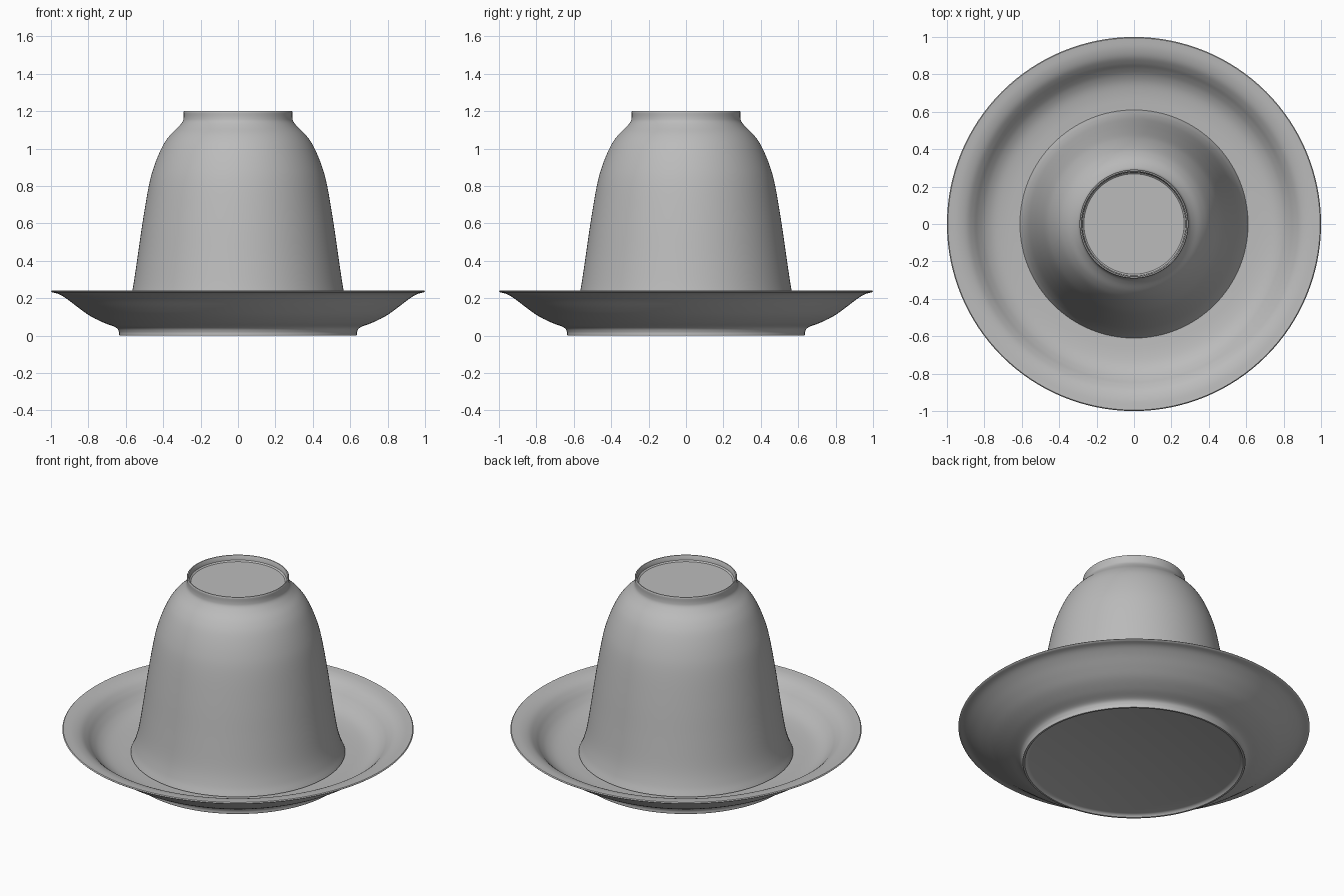
import bpy, bmesh, math
from mathutils import Vector

if "Cube" in bpy.data.objects:
    bpy.data.objects.remove(bpy.data.objects["Cube"])

SIDES = 128

grey = bpy.data.materials.new("plain_grey")
grey.diffuse_color = (0.5, 0.5, 0.5, 1.0)
grey.use_nodes = True
grey.node_tree.nodes["Principled BSDF"].inputs["Base Color"].default_value = grey.diffuse_color


def curve(points, steps=5):
    """Smooth curve through (radius, height) points."""
    p = [Vector(q) for q in points]
    p = [2 * p[0] - p[1]] + p + [2 * p[-1] - p[-2]]
    out = []
    for i in range(1, len(p) - 2):
        a, b, c, d = p[i - 1:i + 3]
        for s in range(steps):
            t = s / steps
            out.append(0.5 * (2 * b + (c - a) * t + (2 * a - 5 * b + 4 * c - d) * t * t
                              + (3 * b - a - 3 * c + d) * t ** 3))
    return [tuple(v) for v in out] + [points[-1]]


def lathe(name, profile):
    """Revolve a (radius, height) profile around z; both ends lie on the axis."""
    bm = bmesh.new()
    rings = []
    for r, z in profile:
        if r < 1e-5:
            rings.append([bm.verts.new((0, 0, z))])
        else:
            rings.append([bm.verts.new((r * math.cos(2 * math.pi * i / SIDES),
                                        r * math.sin(2 * math.pi * i / SIDES), z))
                          for i in range(SIDES)])
    for a, b in zip(rings, rings[1:]):
        for i in range(SIDES):
            j = (i + 1) % SIDES
            if len(a) == 1:
                bm.faces.new((a[0], b[j], b[i]))
            elif len(b) == 1:
                bm.faces.new((a[i], a[j], b[0]))
            else:
                bm.faces.new((a[i], a[j], b[j], b[i]))
    bmesh.ops.recalc_face_normals(bm, faces=bm.faces[:])
    mesh = bpy.data.meshes.new(name)
    bm.to_mesh(mesh)
    bm.free()
    mesh.materials.append(grey)
    mesh.polygons.foreach_set("use_smooth", [True] * len(mesh.polygons))
    mesh.set_sharp_from_angle(angle=math.radians(40))
    obj = bpy.data.objects.new(name, mesh)
    bpy.context.collection.objects.link(obj)
    return obj


# Saucer: recessed underside, foot ring, flared bowl, lip, inner well
saucer_under = [(0, 0.015), (0.6, 0.015), (0.615, 0.01), (0.622, 0.0), (0.633, 0.0)]
saucer_outer = curve([(0.635, 0.003), (0.637, 0.022), (0.655, 0.045), (0.72, 0.07),
                      (0.79, 0.105), (0.85, 0.147), (0.91, 0.193), (0.955, 0.221),
                      (0.995, 0.232)])
saucer_inner = curve([(0.995, 0.242), (0.94, 0.236), (0.895, 0.22), (0.86, 0.192),
                      (0.83, 0.16), (0.795, 0.13), (0.75, 0.108), (0.69, 0.096),
                      (0.61, 0.09)])
lathe("saucer", saucer_under + saucer_outer + [(1.0, 0.237)] + saucer_inner + [(0, 0.09)])

# Upside-down cup: hollow inside, rim on the saucer, foot ring on top
cup_inner = curve([(0.25, 1.11), (0.36, 1.03), (0.43, 0.9), (0.48, 0.7),
                   (0.52, 0.4), (0.56, 0.18), (0.6, 0.094)])
cup_outer = curve([(0.61, 0.096), (0.588, 0.15), (0.565, 0.24), (0.54, 0.4), (0.511, 0.6),
                   (0.477, 0.8), (0.447, 0.91), (0.405, 1.01), (0.365, 1.07), (0.32, 1.115),
                   (0.297, 1.143), (0.291, 1.165), (0.291, 1.196)])
cup_foot = [(0.288, 1.2), (0.282, 1.2), (0.279, 1.195), (0.276, 1.172), (0.268, 1.165), (0, 1.165)]
lathe("upside_down_cup", [(0, 1.11)] + cup_inner + cup_outer + cup_foot)
